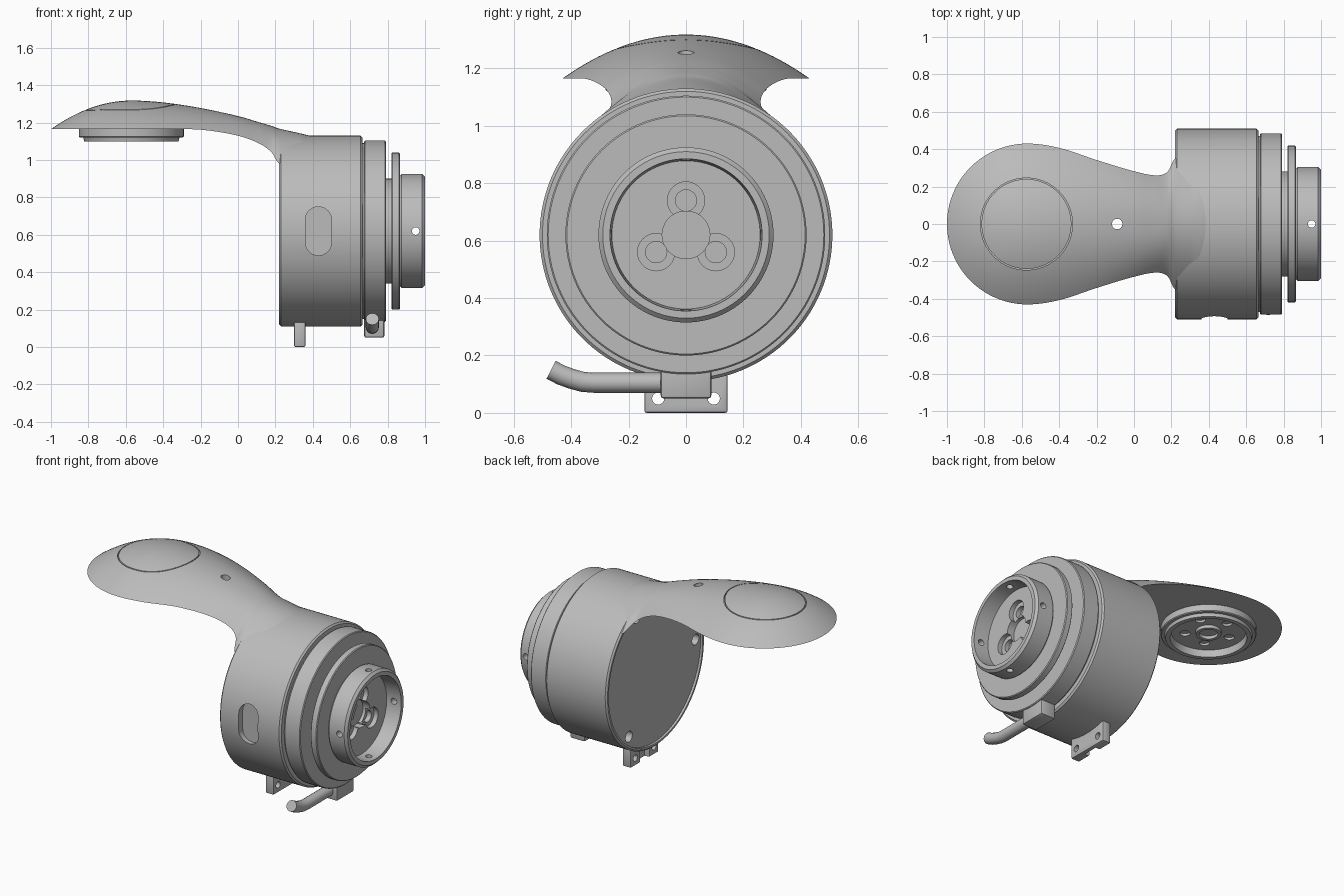
import bpy, bmesh, math
from mathutils import Vector, Matrix

cube = bpy.data.objects.get("Cube")
if cube:
    bpy.data.objects.remove(cube, do_unlink=True)

grey = bpy.data.materials.new("satin grey")
grey.use_nodes = True
COLOUR = (0.5, 0.5, 0.5, 1)
grey.diffuse_color = COLOUR
grey.node_tree.nodes["Principled BSDF"].inputs["Base Color"].default_value = COLOUR

AXIS_Z = 0.62   # height of the body's turning axis
HEAD_X = -0.57  # centre of the round head
HEAD_R = 0.43


def make(name, bm):
    bmesh.ops.remove_doubles(bm, verts=bm.verts, dist=1e-5)
    bmesh.ops.recalc_face_normals(bm, faces=bm.faces)
    mesh = bpy.data.meshes.new(name)
    bm.to_mesh(mesh)
    bm.free()
    mesh.materials.append(grey)
    obj = bpy.data.objects.new(name, mesh)
    bpy.context.collection.objects.link(obj)
    return obj


def activate(obj):
    bpy.ops.object.select_all(action='DESELECT')
    obj.select_set(True)
    bpy.context.view_layer.objects.active = obj


def finish(obj, angle=35):
    activate(obj)
    bpy.ops.object.shade_smooth_by_angle(angle=math.radians(angle))
    return obj


def skin(bm, rings, wrap=False):
    """Bridge rings of points with quads."""
    loops = [[bm.verts.new(p) for p in ring] for ring in rings]
    pairs = list(zip(loops, loops[1:])) + ([(loops[-1], loops[0])] if wrap else [])
    for a, b in pairs:
        for i in range(len(a)):
            j = (i + 1) % len(a)
            bm.faces.new((a[i], a[j], b[j], b[i]))
    return loops


def lathe(name, profile, place, axis='X', segments=96):
    """Turn (along, radius) points about an axis through place."""
    rings = []
    for d, r in profile:
        ring = []
        for i in range(segments):
            a = math.tau * i / segments
            c, s = r * math.cos(a), r * math.sin(a)
            ring.append(Vector((d, c, s) if axis == 'X' else (c, s, d)) + Vector(place))
        rings.append(ring)
    bm = bmesh.new()
    skin(bm, rings, wrap=profile[0][1] > 0)
    return make(name, bm)


def rod(name, start, end, radius, segments=32):
    start, end = Vector(start), Vector(end)
    way = end - start
    bm = bmesh.new()
    turn = way.to_track_quat('Z', 'Y').to_matrix().to_4x4()
    bmesh.ops.create_cone(bm, cap_ends=True, segments=segments, radius1=radius,
                          radius2=radius, depth=way.length,
                          matrix=Matrix.Translation((start + end) / 2) @ turn)
    return make(name, bm)


def box(name, low, high, bevel=0):
    low, high = Vector(low), Vector(high)
    bm = bmesh.new()
    bmesh.ops.create_cube(bm, size=1, matrix=Matrix.Translation((low + high) / 2)
                          @ Matrix.Diagonal((*(high - low), 1)))
    if bevel:
        bmesh.ops.bevel(bm, geom=bm.edges[:], offset=bevel, segments=2,
                        profile=0.5, affect='EDGES')
    return make(name, bm)


def cut(target, cutter, operation='DIFFERENCE'):
    cutter.hide_render = True
    mod = target.modifiers.new("cut", 'BOOLEAN')
    mod.operation, mod.object, mod.solver = operation, cutter, 'EXACT'
    activate(target)
    bpy.ops.object.modifier_apply(modifier=mod.name)
    bpy.data.objects.remove(cutter, do_unlink=True)


def polar(x, radius, degrees):
    a = math.radians(degrees)
    return (x, radius * math.cos(a), AXIS_Z + radius * math.sin(a))


centre = (0, 0, AXIS_Z)

# Main drum with inset back plate, screw holes and a side slot
body = lathe("body", [(.235, 0), (.235, .487), (.22, .487), (.22, .5), (.23, .51),
                      (.655, .51), (.665, .5), (.665, 0)], centre, segments=128)
for angle in (177, 66, -54):
    cut(body, rod("screw_hole", polar(.1, .435, angle), polar(.29, .435, angle), .035))
for z in (.56, .68):
    cut(body, rod("slot_end", (.43, -.6, z), (.43, -.465, z), .07))
cut(body, box("slot_middle", (.36, -.6, .56), (.5, -.465, .68)))
finish(body)

# Stepped collar
finish(lathe("collar", [(.65, 0), (.65, .47), (.675, .47), (.675, .48), (.68, .485),
                        (.785, .485), (.79, .48), (.79, 0)], centre, segments=128))

# Flange and open socket cup
hub = lathe("hub", [(.78, 0), (.78, .28), (.82, .28), (.82, .415), (.825, .42),
                    (.86, .42), (.865, .415), (.865, .295), (.875, .305), (.985, .305),
                    (1, .29), (1, .265), (.9, .258), (.9, 0)], centre)
for angle in (90, 210, 330):
    cut(hub, rod("lobe", polar(.87, .12, angle), polar(1.1, .12, angle), .065))
    cut(hub, rod("pin_hole", polar(.84, .12, angle), polar(1.1, .12, angle), .037))
cut(hub, rod("centre_hole", polar(.85, 0, 0), polar(1.1, 0, 0), .083, 48))
for angle in range(0, 360, 90):
    cut(hub, rod("radial_hole", polar(.95, .2, angle), polar(.95, .4, angle), .02))
finish(hub)

# Arm stations: x, half width, top, edge height, underside, roundness
KEYS = [(-.57, .43, 1.318, 1.165, 1.165, 2), (-.4, .407, 1.308, 1.165, 1.165, 2),
        (-.2, .342, 1.278, 1.162, 1.165, 2.1), (0, .282, 1.235, 1.13, 1.155, 2.3),
        (.12, .26, 1.2, 1.085, 1.14, 2.4), (.18, .28, 1.182, 1.04, 1.12, 2.2),
        (.22, .35, 1.168, .982, 1.09, 2), (.3, .33, 1.15, .99, 1.08, 2),
        (.36, .3, 1.136, 1.02, 1.07, 2), (.42, .22, 1.12, 1.05, 1.07, 2)]


def slope(i, k):
    if i == 0:
        return 0
    a, b = KEYS[i - 1], KEYS[min(i + 1, len(KEYS) - 1)]
    return (b[k] - a[k]) / (b[0] - a[0])


def blend(i, f):
    """Smooth curve through the stations."""
    a, b = KEYS[i], KEYS[i + 1]
    h = b[0] - a[0]
    out = [a[0] + f * h]
    for k in range(1, len(a)):
        out.append(a[k] + (b[k] - a[k]) * f * f * (3 - 2 * f)
                   + h * f * (1 - f) * ((1 - f) * slope(i, k) - f * slope(i + 1, k)))
    return out


def section(x, w, top, edge, under, power, n=40):
    ring = []
    for i in range(n):
        u = math.cos(math.pi * i / n)
        ring.append((x, w * u, edge + (top - edge) * (1 - abs(u) ** power)))
    for i in range(n):
        u = -math.cos(math.pi * i / n)
        ring.append((x, w * u, under + (edge - under) * u * u))
    return ring


# Spoon-shaped arm: domed head, narrow neck, flare onto the drum
base, rise = KEYS[0][3], KEYS[0][2] - KEYS[0][3]
rings = []
for i in range(24):
    a = math.pi / 2 * i / 24
    s = math.sin(a)
    rings.append(section(HEAD_X - HEAD_R * math.cos(a), HEAD_R * s,
                         base + rise * s * s, base, base, 2))
for i in range(len(KEYS) - 1):
    rings += [section(*blend(i, j / 8)) for j in range(8)]
rings.append(section(*KEYS[-1]))
bm = bmesh.new()
bm.faces.new(skin(bm, rings)[-1])
arm = make("arm", bm)
cut(arm, lathe("cap_groove", [(1.25, .24), (1.4, .24), (1.4, .246), (1.25, .246)],
               (HEAD_X - .005, 0, 0), 'Z'))
cut(arm, rod("neck_hole", (-.09, 0, 1), (-.09, 0, 1.5), .028))
finish(arm, 40)

# Recessed mount under the head
mount = lathe("head_mount", [(1.168, 0), (1.168, .28), (1.125, .28), (1.12, .275),
                             (1.12, .257), (1.1, .252), (1.1, .225), (1.145, .22),
                             (1.145, 0)], (HEAD_X, 0, 0), 'Z')
for angle in (30, 100, 170, 240, 310):
    a = math.radians(angle)
    x, y = HEAD_X + .14 * math.cos(a), .14 * math.sin(a)
    cut(mount, rod("mount_hole", (x, y, 1), (x, y, 1.16), .03))
finish(mount)
finish(lathe("mount_ring", [(1.15, .055), (1.125, .055), (1.125, .075), (1.15, .075)],
             (HEAD_X, 0, 0), 'Z', 48))

# Two-eared foot bracket
foot = box("foot_bracket", (.3, -.145, 0), (.36, .145, .16), .008)
cut(foot, box("foot_gap", (.2, -.05, -.1), (.335, .05, .3)))
for side in (-1, 1):
    cut(foot, rod("foot_hole", (.2, side * .097, .05), (.5, side * .097, .05), .021))
finish(foot)

# Lever block and bent lever
finish(box("lever_block", (.675, -.088, .05), (.782, .088, .2), .01))
path = [(0, .105), (-.32, .105), (-.36, .108), (-.4, .119), (-.435, .132), (-.47, .15)]
curve = bpy.data.curves.new("lever", 'CURVE')
curve.dimensions, curve.bevel_depth, curve.bevel_resolution = '3D', .035, 6
curve.use_fill_caps = True
line = curve.splines.new('POLY')
line.points.add(len(path) - 1)
for point, (y, z) in zip(line.points, path):
    point.co = (.718, y, z, 1)
lever = bpy.data.objects.new("lever", curve)
bpy.context.collection.objects.link(lever)
curve.materials.append(grey)
activate(lever)
bpy.ops.object.convert(target='MESH')
finish(bpy.context.object)
